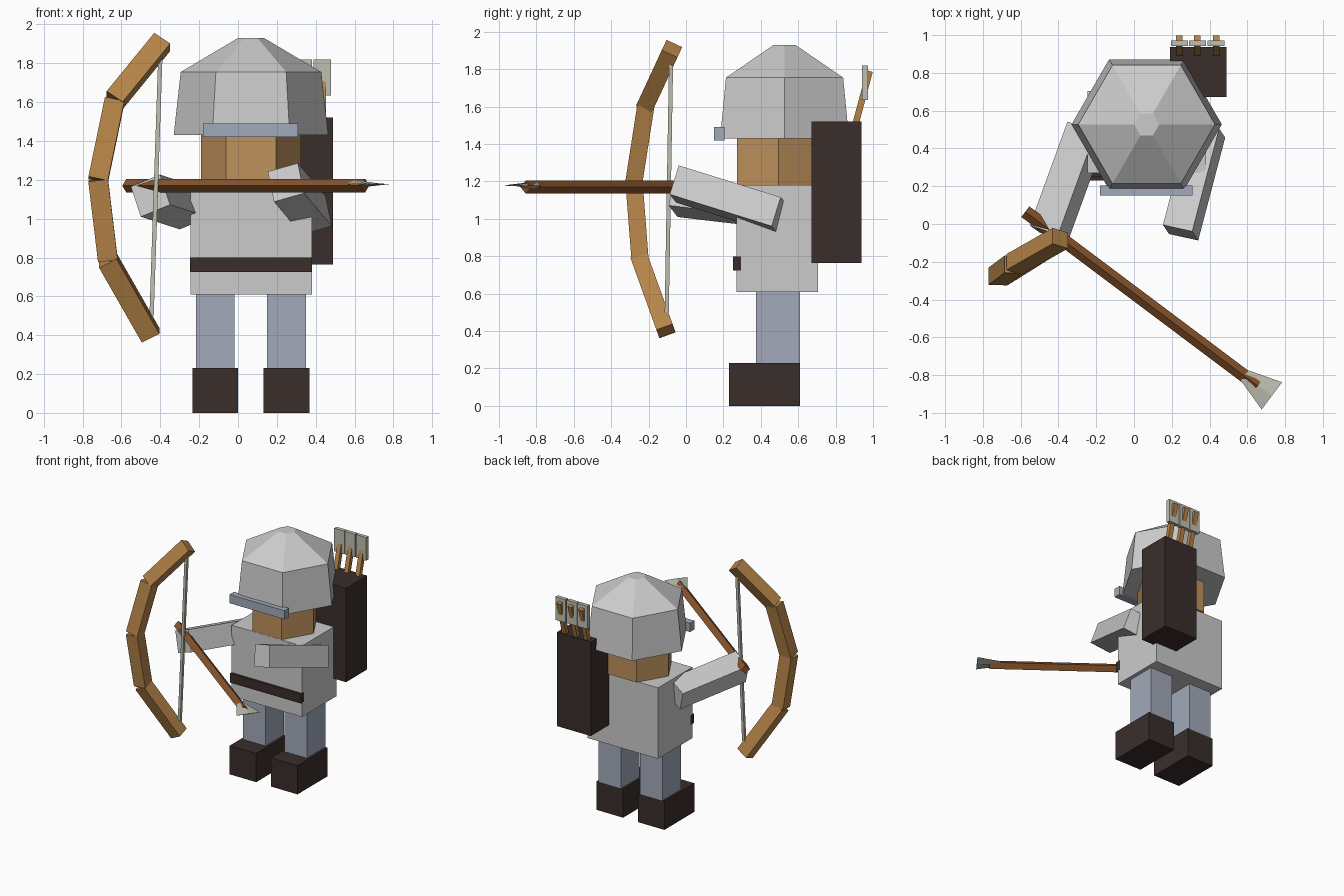
import bpy, bmesh, math
from mathutils import Vector as V

if "Cube" in bpy.data.objects:
    bpy.data.objects.remove(bpy.data.objects["Cube"])


def mat(name, r, g, b):
    m = bpy.data.materials.new(name)
    m.diffuse_color = (r, g, b, 1)
    m.use_nodes = True
    m.node_tree.nodes["Principled BSDF"].inputs["Base Color"].default_value = m.diffuse_color
    return m


LEATHER = mat("dark_leather", .042, .027, .023)
CLOTH = mat("blue_grey", .36, .40, .49)
SKIN = mat("skin", .52, .29, .11)
WOOD = mat("bow_wood", .46, .23, .065)
SHAFT = mat("shaft_wood", .25, .09, .025)
PALE = mat("pale_grey", .52, .53, .45)


def loft(name, rings, material=None):
    """Closed flat-faced solid through rings of equal point count."""
    bm = bmesh.new()
    rows = [[bm.verts.new(p) for p in ring] for ring in rings]
    n = len(rows[0])
    for a, b in zip(rows, rows[1:]):
        for i in range(n):
            j = (i + 1) % n
            bm.faces.new((a[i], a[j], b[j], b[i]))
    bm.faces.new(rows[0][::-1])
    bm.faces.new(rows[-1])
    bmesh.ops.recalc_face_normals(bm, faces=bm.faces)
    me = bpy.data.meshes.new(name)
    bm.to_mesh(me)
    bm.free()
    ob = bpy.data.objects.new(name, me)
    bpy.context.collection.objects.link(ob)
    if material:
        me.materials.append(material)
    return ob


def block(name, corner, u, v, w, material=None):
    """Box from one corner and three edge vectors."""
    c, u, v, w = V(corner), V(u), V(v), V(w)
    base = [c, c + u, c + u + v, c + v]
    return loft(name, [base, [p + w for p in base]], material)


def box(name, x, y, z, material=None):
    return block(name, (x[0], y[0], z[0]), (x[1] - x[0], 0, 0),
                 (0, y[1] - y[0], 0), (0, 0, z[1] - z[0]), material)


def bar(name, a, b, w, t, material):
    """Rectangular bar from a to b, with its width kept close to the x axis."""
    a, b = V(a), V(b)
    d = (b - a).normalized()
    s = (V((1, 0, 0)) - d * d.x).normalized()
    f = d.cross(s)
    return block(name, a - s * w / 2 - f * t / 2, s * w, f * t, b - a, material)


def hexagon(cx, cy, r, z):
    return [(cx + r * math.cos(k * math.pi / 3), cy + r * math.sin(k * math.pi / 3), z)
            for k in range(6)]


# Legs and boots
for side, x in (("right", -.117), ("left", .25)):
    box(side + "_boot", (x - .118, x + .118), (.23, .61), (0, .23), LEATHER)
    box(side + "_leg", (x - .1, x + .1), (.375, .61), (.23, .615), CLOTH)

# Torso and belt
box("torso", (-.245, .38), (.27, .705), (.61, 1.18))
box("belt", (-.247, .382), (.252, .295), (.725, .80), LEATHER)

# Hexagonal face, helmet and brow guard
CX = .067
loft("face", [hexagon(CX, .495, .258, z) for z in (1.18, 1.44)], SKIN)
loft("helmet", [hexagon(CX, .527, r, z)
                for r, z in ((.398, 1.43), (.362, 1.755), (.067, 1.93))])
box("brow_guard", (-.18, .31), (.15, .205), (1.42, 1.49), CLOTH)

# Arms
block("left_arm", (.153, -.005, 1.242), (.155, -.034, .044),
      (.143, .545, -.17), (.032, -.048, -.155))
block("right_arm", (-.552, -.008, 1.165), (.15, -.048, .062),
      (.20, .55, -.065), (.052, -.037, -.155))

# Quiver with three fletched arrows
box("quiver", (.19, .49), (.672, .937), (.765, 1.52), LEATHER)
for i, x in enumerate((.24, .335, .435)):
    bar(f"quiver_shaft_{i}", (x, .865, 1.35), (x, .982, 1.79), .036, .034, WOOD)
    box(f"fletching_{i}", (x - .045, x + .045), (.942, .972), (1.635, 1.82), PALE)

# Bow limbs and string
path = [(-.39, -.075, 1.91), (-.635, -.214, 1.61), (-.72, -.278, 1.20),
        (-.67, -.246, .785), (-.45, -.107, .40)]
for i, (a, b) in enumerate(zip(path, path[1:])):
    bar(f"bow_limb_{i}", a, b, .102, .092, WOOD)
bar("bow_string", (-.40, -.08, 1.83), (-.445, -.103, .50), .022, .022, PALE)

# Nocked arrow with diamond section and flared head
d, s, up = V((.80, -.60, 0)), V((.60, .80, 0)), V((0, 0, 1))


def section(c, w, h):
    return [c + s * w, c + up * h, c - s * w, c - up * h]


tail, end = V((-.575, .065, 1.17)), V((.655, -.857, 1.17))
loft("arrow_shaft", [section(tail, .035, .035), section(end, .035, .035)], SHAFT)
tip = V((.73, -.91, 1.178))
loft("arrow_head", [section(tip - d * .18, .034, .022), section(tip, .09, .003)], PALE)
